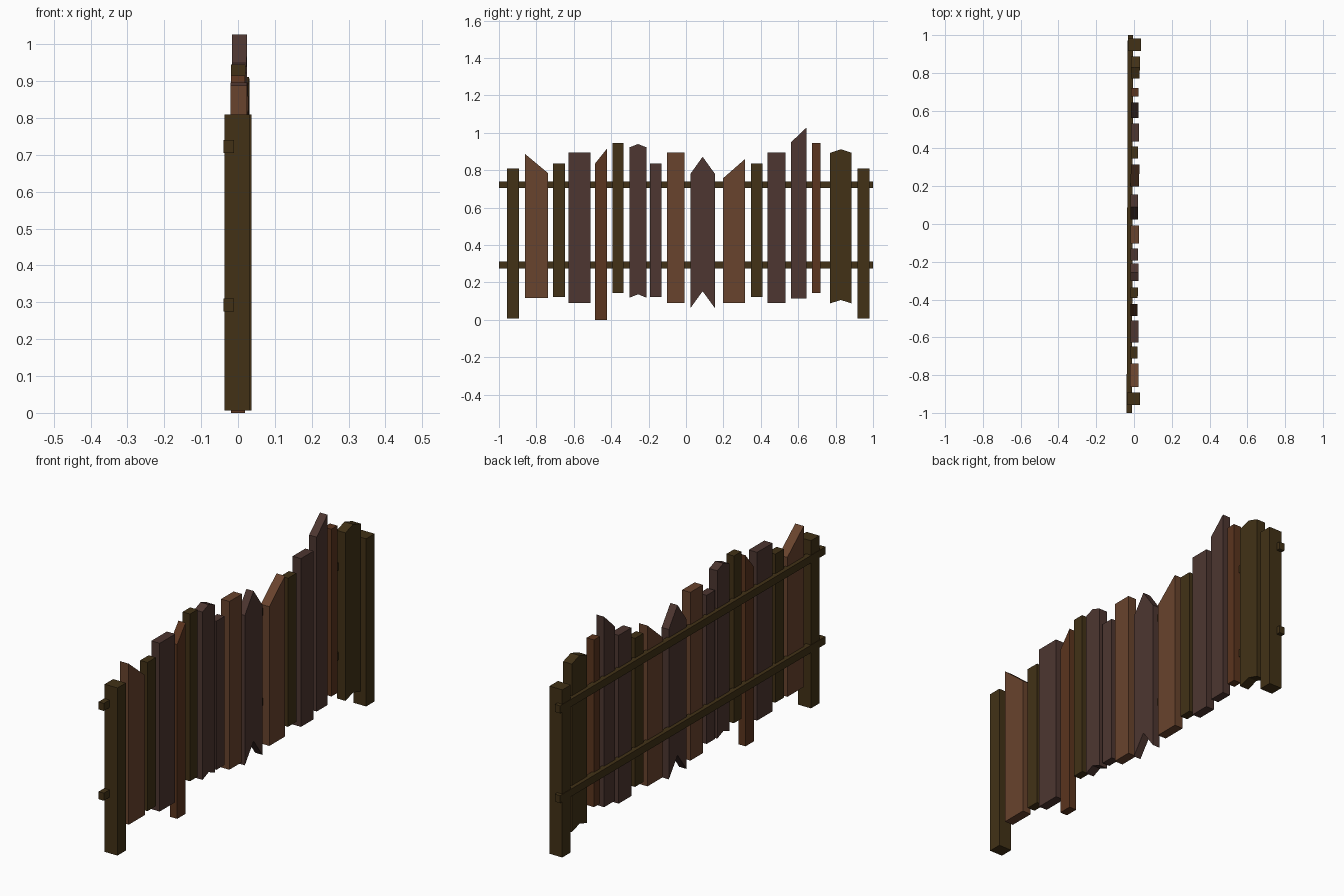
import bpy, bmesh

def material(name, rgb):
    m = bpy.data.materials.new(name)
    m.diffuse_color = (*rgb, 1)
    return m

OLIVE = material("olive_wood", (0.054, 0.031, 0.008))
BROWN = material("brown_wood", (0.14, 0.056, 0.026))
GREY = material("grey_wood", (0.075, 0.037, 0.03))
RED = material("red_wood", (0.105, 0.035, 0.013))
SKEW = 0.003  # the fence runs very slightly off the y axis


def board(name, y0, y1, bottom, top, x0, x1, mat):
    """Extrude a y-z outline along x; bottom and top list heights spread evenly over the width."""
    def row(heights):
        n = len(heights) - 1
        return [(y0 + (y1 - y0) * i / n, z) for i, z in enumerate(heights)]
    outline = row(bottom) + row(top)[::-1]
    bm = bmesh.new()
    face = bm.faces.new([bm.verts.new((x0 + SKEW * y, y, z)) for y, z in outline])
    ext = bmesh.ops.extrude_face_region(bm, geom=[face])
    bmesh.ops.translate(bm, vec=(x1 - x0, 0, 0),
                        verts=[v for v in ext["geom"] if isinstance(v, bmesh.types.BMVert)])
    bmesh.ops.recalc_face_normals(bm, faces=bm.faces)
    me = bpy.data.meshes.new(name)
    bm.to_mesh(me)
    bm.free()
    me.materials.append(mat)
    bpy.context.collection.objects.link(bpy.data.objects.new(name, me))


# End posts
for name, y0 in (("post_near", -0.957), ("post_far", 0.917)):
    board(name, y0, y0 + 0.064, (0.007, 0.007), (0.81, 0.81), -0.034, 0.034, OLIVE)

# Rails set into the back of the posts and pickets
for name, z in (("rail_lower", 0.275), ("rail_upper", 0.705)):
    board(name, -1, 1, (z, z), (z + 0.036, z + 0.036), -0.036, -0.008, OLIVE)

# Pickets: y range, bottom heights, top heights, front x, wood
pickets = [
    (-0.862, -0.738, (0.117, 0.117), (0.888, 0.785), 0.027, BROWN),
    (-0.712, -0.648, (0.123, 0.123), (0.835, 0.835), 0.021, OLIVE),
    (-0.627, -0.510, (0.09, 0.09), (0.896, 0.896), 0.026, GREY),
    (-0.487, -0.423, (0.0, 0.0), (0.835, 0.915), 0.020, RED),
    (-0.392, -0.335, (0.144, 0.144), (0.945, 0.945), 0.021, OLIVE),
    (-0.303, -0.210, (0.118, 0.137, 0.118), (0.922, 0.94, 0.922), 0.025, GREY),
    (-0.193, -0.130, (0.123, 0.123), (0.835, 0.835), 0.021, GREY),
    (-0.102, -0.007, (0.09, 0.09), (0.896, 0.896), 0.026, BROWN),
    (0.023, 0.155, (0.062, 0.153, 0.062), (0.78, 0.872, 0.78), 0.020, GREY),
    (0.198, 0.316, (0.09, 0.09), (0.757, 0.86), 0.027, BROWN),
    (0.347, 0.410, (0.123, 0.123), (0.835, 0.835), 0.021, OLIVE),
    (0.437, 0.533, (0.09, 0.09), (0.896, 0.896), 0.026, GREY),
    (0.562, 0.643, (0.115, 0.115), (0.95, 1.027), 0.022, GREY),
    (0.674, 0.719, (0.144, 0.144), (0.945, 0.945), 0.021, RED),
    (0.770, 0.886, (0.088, 0.106, 0.088), (0.893, 0.912, 0.893), 0.028, OLIVE),
]
for i, (y0, y1, bottom, top, front, mat) in enumerate(pickets, 1):
    board(f"picket_{i:02d}", y0, y1, bottom, top, -0.018, front, mat)
